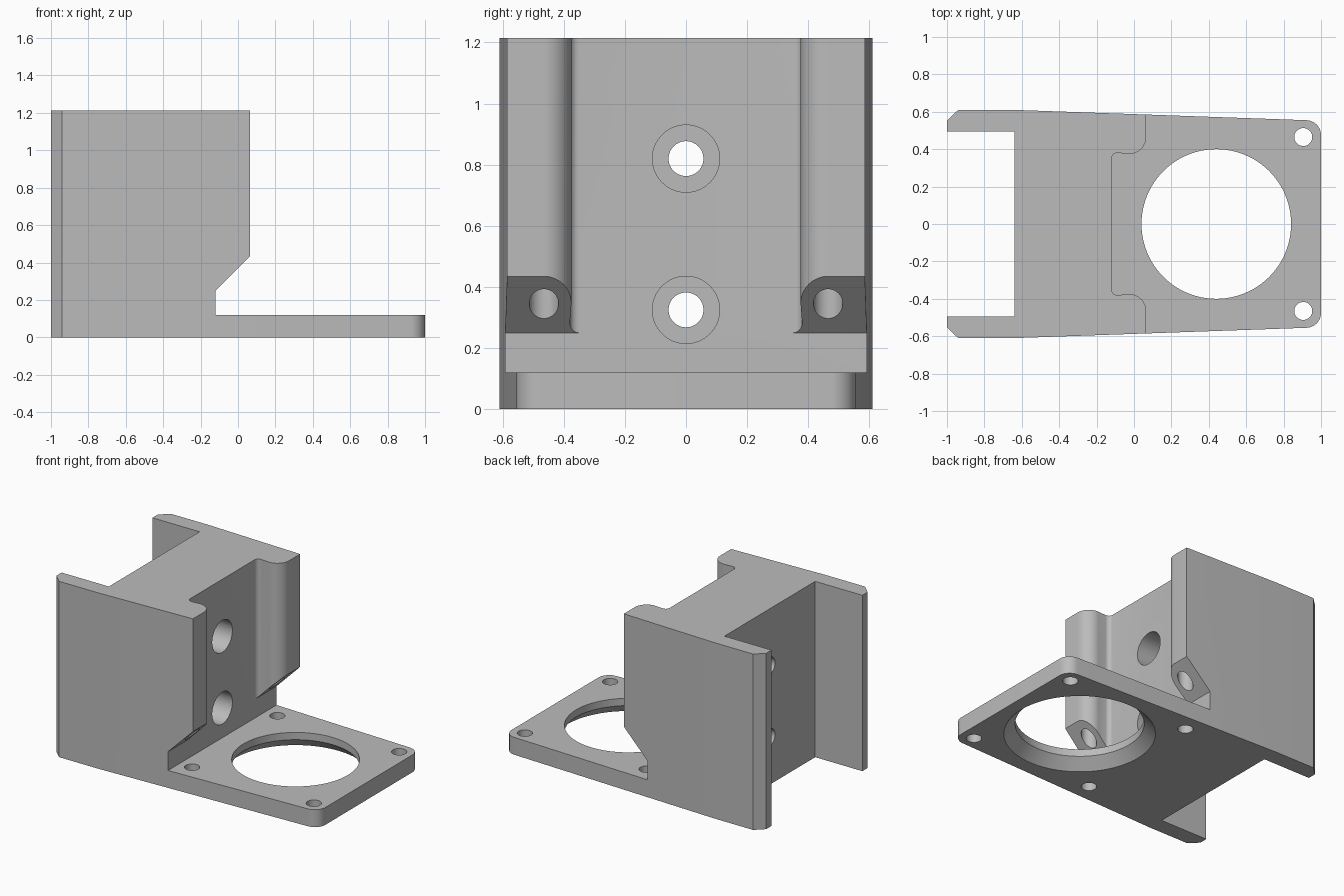
import bpy, bmesh, math
from mathutils import Matrix

cube = bpy.data.objects.get("Cube")
if cube:
    bpy.data.objects.remove(cube, do_unlink=True)

grey = bpy.data.materials.new("light grey")
grey.use_nodes = True
grey.diffuse_color = (0.5, 0.5, 0.5, 1)
grey.node_tree.nodes["Principled BSDF"].inputs["Base Color"].default_value = (0.5, 0.5, 0.5, 1)


def finish(name, bm):
    bmesh.ops.recalc_face_normals(bm, faces=bm.faces)
    mesh = bpy.data.meshes.new(name)
    bm.to_mesh(mesh)
    bm.free()
    mesh.materials.append(grey)
    obj = bpy.data.objects.new(name, mesh)
    bpy.context.collection.objects.link(obj)
    return obj


def prism(name, points, low, high, along_y=False):
    """Extrude a flat profile: (x, y) along z, or (x, z) along y."""
    bm = bmesh.new()
    place = (lambda a, b: (a, low, b)) if along_y else (lambda a, b: (a, b, low))
    face = bm.faces.new([bm.verts.new(place(*p)) for p in points])
    new = bmesh.ops.extrude_face_region(bm, geom=[face])["geom"]
    shift = (0, high - low, 0) if along_y else (0, 0, high - low)
    bmesh.ops.translate(bm, vec=shift, verts=[v for v in new if isinstance(v, bmesh.types.BMVert)])
    return finish(name, bm)


def cone(name, centre, r_low, r_high, depth, axis="Z", sides=64):
    bm = bmesh.new()
    turn = Matrix.Rotation(math.pi / 2, 4, "Y") if axis == "X" else Matrix.Identity(4)
    bmesh.ops.create_cone(bm, cap_ends=True, segments=sides, radius1=r_low, radius2=r_high,
                          depth=depth, matrix=Matrix.Translation(centre) @ turn)
    return finish(name, bm)


def arc(cx, cy, r, start, end, steps=12):
    angles = [math.radians(start + (end - start) * i / steps) for i in range(steps + 1)]
    return [(cx + r * math.cos(a), cy + r * math.sin(a)) for a in angles]


def mirrored(half):
    return half + [(x, -y) for x, y in reversed(half)]


def cut(body, cutter):
    cutter.hide_render = True
    mod = body.modifiers.new("cut", "BOOLEAN")
    mod.operation = "DIFFERENCE"
    mod.solver = "EXACT"
    mod.object = cutter
    bpy.context.view_layer.objects.active = body
    bpy.ops.object.modifier_apply(modifier=mod.name)
    bpy.data.objects.remove(cutter, do_unlink=True)


HEIGHT, PLATE, WALL = 1.214, 0.12, -0.12
FAN_X, SCREW = 0.44, 0.465

# Full footprint: rear flanges, web and tapered plate with rounded corners
footprint = [(-0.64, 0.495), (-1, 0.495), (-1, 0.553), (-0.94, 0.61), (-0.64, 0.61)]
footprint += arc(0.92, 0.475, 0.08, 88, 0)
body = prism("fan_mount_bracket", mirrored(footprint), 0, HEIGHT)

# Space above the plate, with the sloped underside of the arms
cut(body, prism("front_space", [(WALL, PLATE), (1.2, PLATE), (1.2, 1.4), (0.065, 1.4),
                                (0.065, 0.435), (WALL, 0.25)], -1, 1, along_y=True))

# Channel between the arms, with filleted roots and rounded tips
channel = arc(-0.09, 0.35, 0.03, 180, 90, 6) + arc(-0.025, SCREW, 0.09, 270, 360)
channel += [(0.3, SCREW)]
cut(body, prism("arm_channel", mirrored(channel), 0.2, 1.4))

# Fan opening with a flared underside
cut(body, cone("fan_opening", (FAN_X, 0, 0.05), 0.4, 0.4, 0.3, sides=96))
cut(body, cone("fan_flare", (FAN_X, 0, 0.02), 0.5, 0.4, 0.1, sides=96))

# Corner screw holes: the rear pair continues up into the arms
for y in (-SCREW, SCREW):
    cut(body, cone("front_screw_hole", (FAN_X + SCREW, y, 0.05), 0.048, 0.048, 0.3, sides=40))
    cut(body, cone("rear_screw_hole", (FAN_X - SCREW, y, 0.25), 0.048, 0.048, 0.7, sides=40))

# Mounting holes through the web, counterbored from the front
for z in (0.325, 0.82):
    cut(body, cone("mounting_hole", (-0.4, 0, z), 0.057, 0.057, 0.9, "X"))
    cut(body, cone("counterbore", (-0.25, 0, z), 0.11, 0.11, 0.5, "X"))

bpy.ops.object.select_all(action="DESELECT")
body.select_set(True)
bpy.context.view_layer.objects.active = body
bpy.ops.object.shade_smooth_by_angle(angle=math.radians(30))
